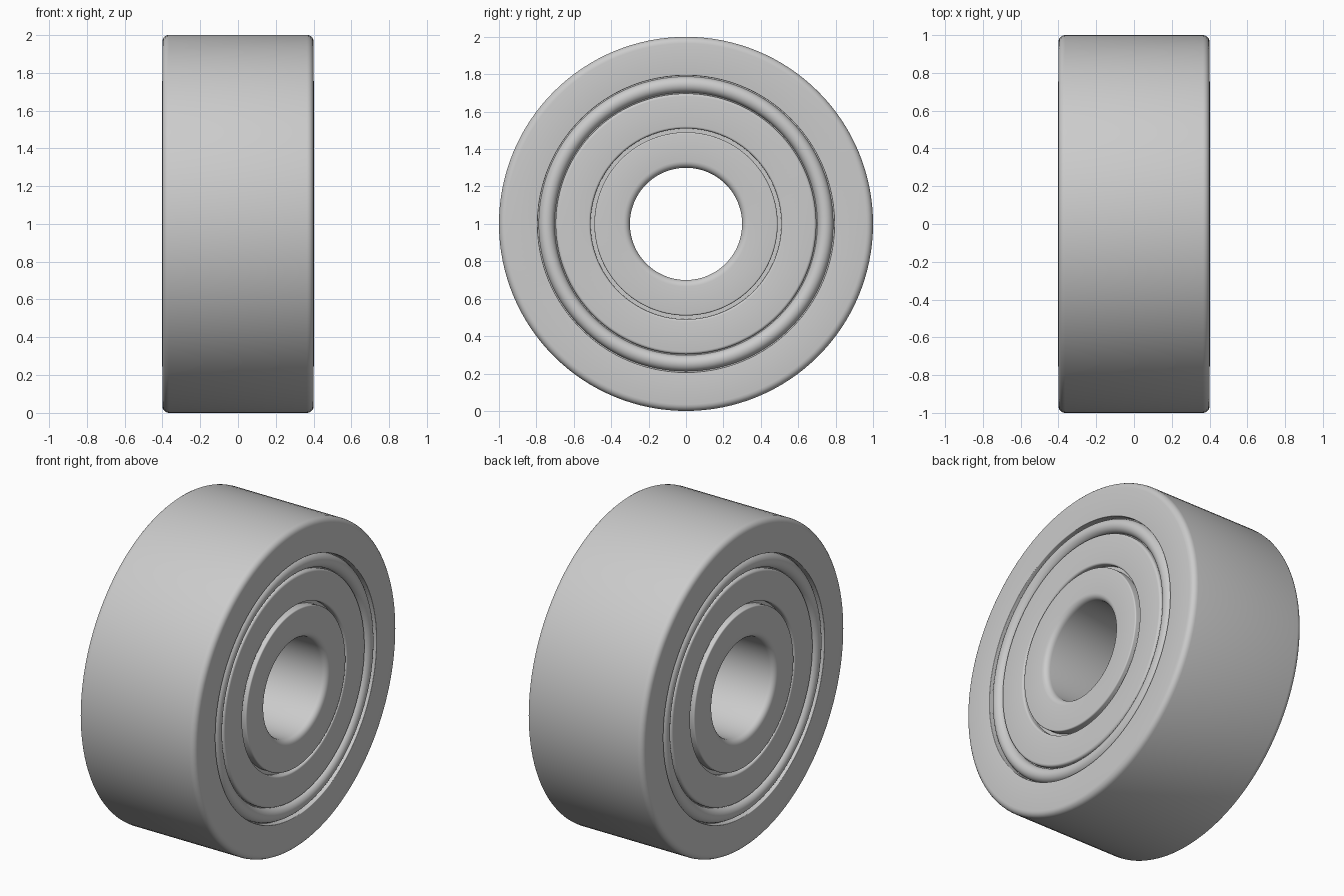
import bpy, bmesh
from math import sin, cos, pi, radians
from mathutils import Vector

if "Cube" in bpy.data.objects:
    bpy.data.objects.remove(bpy.data.objects["Cube"])

SEGMENTS = 128


def rounded(corners, steps=5):
    """Closed profile from (radius, x, fillet) corners."""
    out = []
    n = len(corners)
    for i, (r, x, f) in enumerate(corners):
        p = Vector((r, x))
        if f == 0:
            out.append(p)
            continue
        a = p + (Vector(corners[i - 1][:2]) - p).normalized() * f
        b = p + (Vector(corners[(i + 1) % n][:2]) - p).normalized() * f
        c = a + b - p
        for k in range(steps + 1):
            t = pi / 2 * k / steps
            out.append(c + (a - c) * cos(t) + (b - c) * sin(t))
    return out


def lathe(name, profile):
    """Spin a closed (radius, x) profile around the bearing axis."""
    bm = bmesh.new()
    rings = []
    for s in range(SEGMENTS):
        t = 2 * pi * s / SEGMENTS
        rings.append([bm.verts.new((x, r * cos(t), 1 + r * sin(t))) for r, x in profile])
    n = len(profile)
    for s in range(SEGMENTS):
        a, b = rings[s], rings[(s + 1) % SEGMENTS]
        for i in range(n):
            j = (i + 1) % n
            bm.faces.new((a[i], a[j], b[j], b[i]))
    bmesh.ops.recalc_face_normals(bm, faces=bm.faces)
    mesh = bpy.data.meshes.new(name)
    bm.to_mesh(mesh)
    bm.free()
    ob = bpy.data.objects.new(name, mesh)
    bpy.context.collection.objects.link(ob)
    bpy.context.view_layer.objects.active = ob
    ob.select_set(True)
    bpy.ops.object.shade_smooth_by_angle(angle=radians(35))
    ob.select_set(False)


# Outer ring
lathe("outer_ring", rounded([
    (1.0, -0.4, 0.035), (1.0, 0.4, 0.035), (0.793, 0.4, 0.004), (0.793, -0.4, 0.004)]))

# Inner ring with a shoulder that closes the gap behind each shield
lathe("inner_ring", rounded([
    (0.30, -0.4, 0.035), (0.30, 0.4, 0.035), (0.49, 0.4, 0.008), (0.49, 0.35, 0),
    (0.53, 0.35, 0), (0.53, -0.35, 0), (0.49, -0.35, 0), (0.49, -0.4, 0.008)]))

# Shields: flat plate with a rolled rim
plate = rounded([(0.51, 0.33, 0), (0.51, 0.39, 0.012), (0.697, 0.39, 0.015), (0.697, 0.36, 0)])
rim = [(0.745 - 0.043 * cos(pi * k / 14), 0.36 + 0.042 * sin(pi * k / 14)) for k in range(15)]
shield = [tuple(p) for p in plate] + rim + [(0.80, 0.36), (0.80, 0.33)]
for side, name in ((1, "right_shield"), (-1, "left_shield")):
    lathe(name, [(r, side * x) for r, x in shield])
